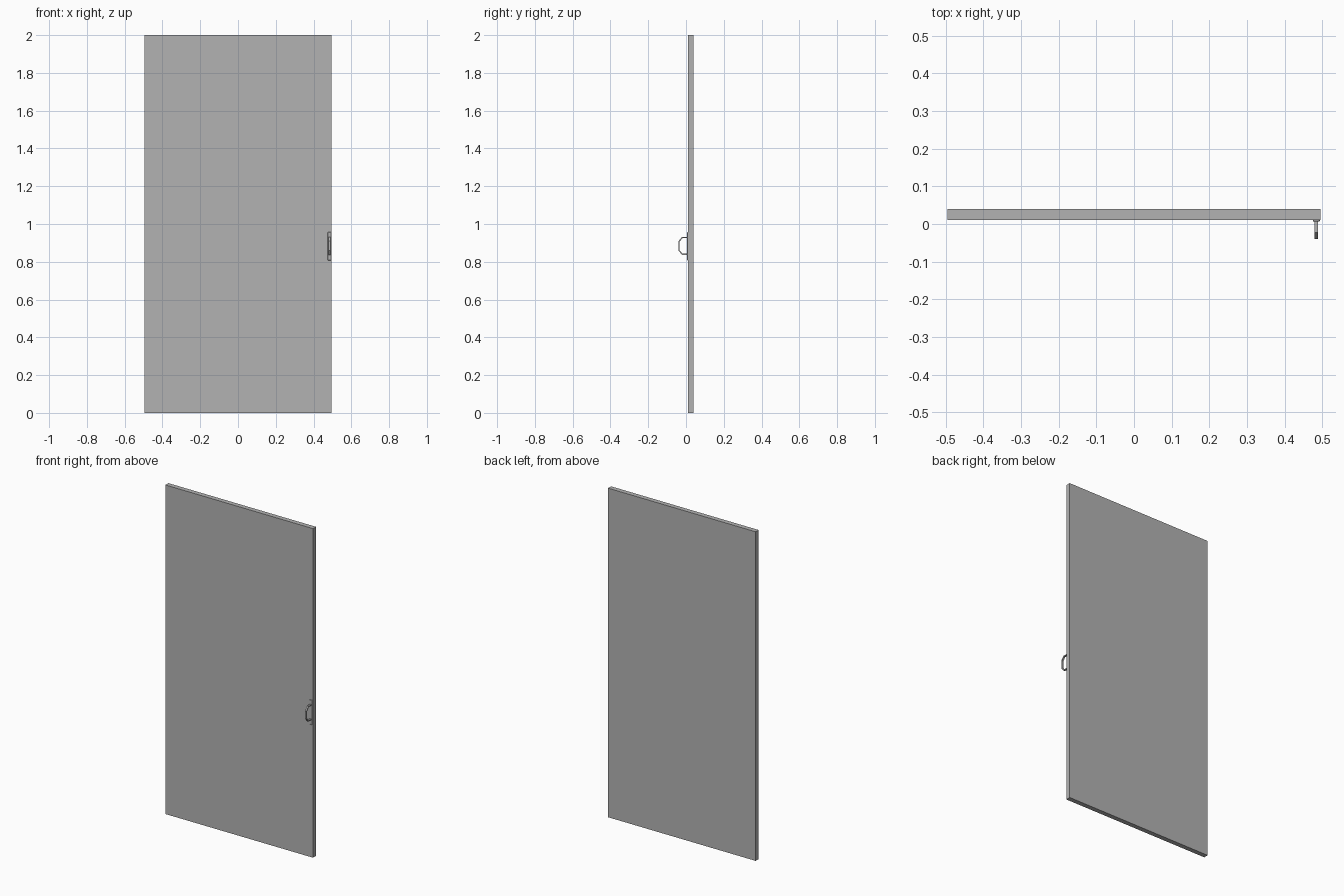
import bpy
import bmesh
from mathutils import Vector

if "Cube" in bpy.data.objects:
    bpy.data.objects.remove(bpy.data.objects["Cube"], do_unlink=True)

# Single flat colour
grey = bpy.data.materials.new("plain grey")
grey.use_nodes = True
colour = (0.45, 0.45, 0.45, 1)
grey.diffuse_color = colour
grey.node_tree.nodes["Principled BSDF"].inputs["Base Color"].default_value = colour


def add_object(name, bm):
    bmesh.ops.recalc_face_normals(bm, faces=bm.faces)
    mesh = bpy.data.meshes.new(name)
    bm.to_mesh(mesh)
    bm.free()
    mesh.materials.append(grey)
    obj = bpy.data.objects.new(name, mesh)
    bpy.context.collection.objects.link(obj)
    return obj


def box(name, low, high):
    low, high = Vector(low), Vector(high)
    bm = bmesh.new()
    bmesh.ops.create_cube(bm, size=1)
    bmesh.ops.scale(bm, vec=high - low, verts=bm.verts)
    bmesh.ops.translate(bm, vec=(low + high) / 2, verts=bm.verts)
    return add_object(name, bm)


# Door slab
box("door_panel", (-0.496, 0.011, 0), (0.496, 0.04, 2))

# Backplate with softened edges
plate = box("handle_backplate", (0.475, 0.006, 0.807), (0.494, 0.012, 0.957))
bevel = plate.modifiers.new("edge chamfer", 'BEVEL')
bevel.width = 0.002
bevel.segments = 1

# Pull handle: flat bar bent into a chamfered bow, mirrored about its middle
middle = 0.884
outer = [(0.008, 0.047), (-0.022, 0.047), (-0.04, 0.025)]
inner = [(0.008, 0.041), (-0.019, 0.041), (-0.034, 0.022)]


def bow(half):
    return half + [(y, -h) for y, h in reversed(half)]


bm = bmesh.new()
rings = []
for (yo, ho), (yi, hi) in zip(bow(outer), bow(inner)):
    corners = [(0.479, yo, ho), (0.489, yo, ho), (0.489, yi, hi), (0.479, yi, hi)]
    rings.append([bm.verts.new((x, y, middle + h)) for x, y, h in corners])
for a, b in zip(rings, rings[1:]):
    for i in range(4):
        j = (i + 1) % 4
        bm.faces.new((a[i], a[j], b[j], b[i]))
bm.faces.new(rings[0])
bm.faces.new(rings[-1])
add_object("pull_handle", bm)
